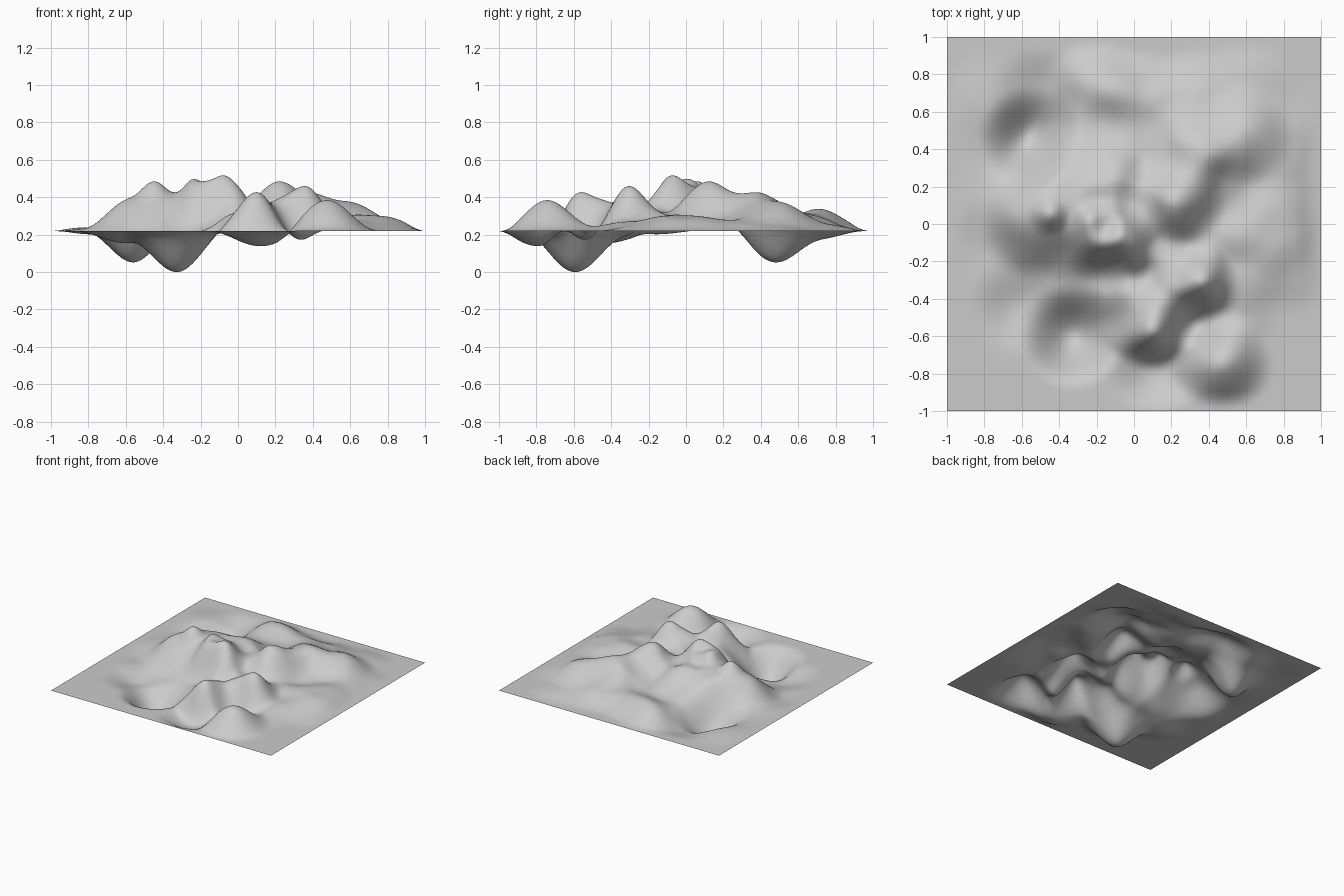
import bpy, bmesh

if "Cube" in bpy.data.objects:
    bpy.data.objects.remove(bpy.data.objects["Cube"])

BASE = 0.22      # level of the untouched sheet
N = 160          # grid resolution

# Hills and saddles: (x, y, height above base)
HILLS = [
    (-.57, .0, .17), (-.57, .15, .155), (-.43, .27, .14), (-.35, .13, .205),
    (-.24, .27, .17), (-.12, .16, .2), (-.1, -.07, .295), (-.3, -.06, .2),
    (-.3, .42, .09), (-.08, .36, .13), (-.73, .12, .06), (-.72, -.1, .02),
    (.05, .3, .11), (.06, .05, .16), (.22, .14, .265), (.27, .4, .18),
    (.42, .28, .16), (.58, .48, .16), (.5, .02, .06), (.3, -.07, .1),
    (.76, -.02, .08), (.6, -.22, .055), (.28, -.31, .21), (.1, -.5, .19),
    (.47, -.73, .165), (.18, -.4, .15), (.1, -.13, .12), (-.03, -.3, .08),
    (-.2, .72, .11), (.03, .66, .1), (.12, .5, .09), (.3, .66, .09),
    (-.2, .55, .06), (.75, .22, .06), (-.8, .65, .02), (.53, -.43, .03),
    (.62, .72, .045), (.43, .52, .14), (.76, .45, .08), (.44, .11, .08),
    (.9, .02, .04), (.82, -.22, .05), (.45, .75, .05),
]
# Pits and low ground
PITS = [
    (.12, -.78, -.08), (.34, -.53, -.045), (-.33, -.6, -.22), (-.55, .45, -.16),
    (-.6, -.43, -.065), (-.5, .68, -.06), (-.4, -.29, -.02), (-.18, -.4, -.01),
    (-.32, -.43, -.1),
]
# Medium details: slope below the plateau, ridge flanks
MID = [
    (-.12, -.2, .13), (-.3, -.18, .09), (-.5, -.14, .08), (.25, .27, .195),
    (.28, -.2, .14), (-.01, -.5, .1), (-.08, .06, .22),
]
# Small peaks on the central plateau
FINE = [(-.45, .05, .265), (-.22, .02, .275), (-.37, .02, .205), (-.2, .1, .215), (-.16, -.02, .25)]

points = [(x, y, h, r) for group, r in ((HILLS + PITS, .31), (MID, .2), (FINE, .13))
          for x, y, h in group]


def falloff(x, y, p):
    d = ((x - p[0]) ** 2 + (y - p[1]) ** 2) / p[3] ** 2
    return (1 - d) ** 3 if d < 1 else 0.0


def solve(rows):
    """Gaussian elimination on an augmented matrix."""
    n = len(rows)
    for i in range(n):
        k = max(range(i, n), key=lambda r: abs(rows[r][i]))
        rows[i], rows[k] = rows[k], rows[i]
        for r in range(i + 1, n):
            f = rows[r][i] / rows[i][i]
            if f:
                rows[r] = [a - f * b for a, b in zip(rows[r], rows[i])]
    out = [0.0] * n
    for i in reversed(range(n)):
        s = sum(rows[i][j] * out[j] for j in range(i + 1, n))
        out[i] = (rows[i][n] - s) / rows[i][i]
    return out


# Brush strengths that make the surface pass through every listed point
weights = solve([[falloff(p[0], p[1], q) + (.005 if p is q else 0) for q in points] + [p[2]]
                 for p in points])


def height(x, y):
    h = sum(w * falloff(x, y, p) for w, p in zip(weights, points))
    e = max(0.0, min(1.0, min(1 - abs(x), 1 - abs(y)) / .14))
    return BASE + h * e * (2 - e)


# Terrain sheet
bm = bmesh.new()
bmesh.ops.create_grid(bm, x_segments=N, y_segments=N, size=1)
for v in bm.verts:
    v.co.z = height(v.co.x, v.co.y)
low = min(v.co.z for v in bm.verts)
for v in bm.verts:
    v.co.z -= low
for f in bm.faces:
    f.smooth = True
mesh = bpy.data.meshes.new("terrain")
bm.to_mesh(mesh)
bm.free()

mat = bpy.data.materials.new("light grey")
mat.diffuse_color = (.6, .6, .6, 1)
mat.use_nodes = True
mat.node_tree.nodes["Principled BSDF"].inputs["Base Color"].default_value = mat.diffuse_color
mesh.materials.append(mat)
terrain = bpy.data.objects.new("terrain", mesh)
bpy.context.collection.objects.link(terrain)
